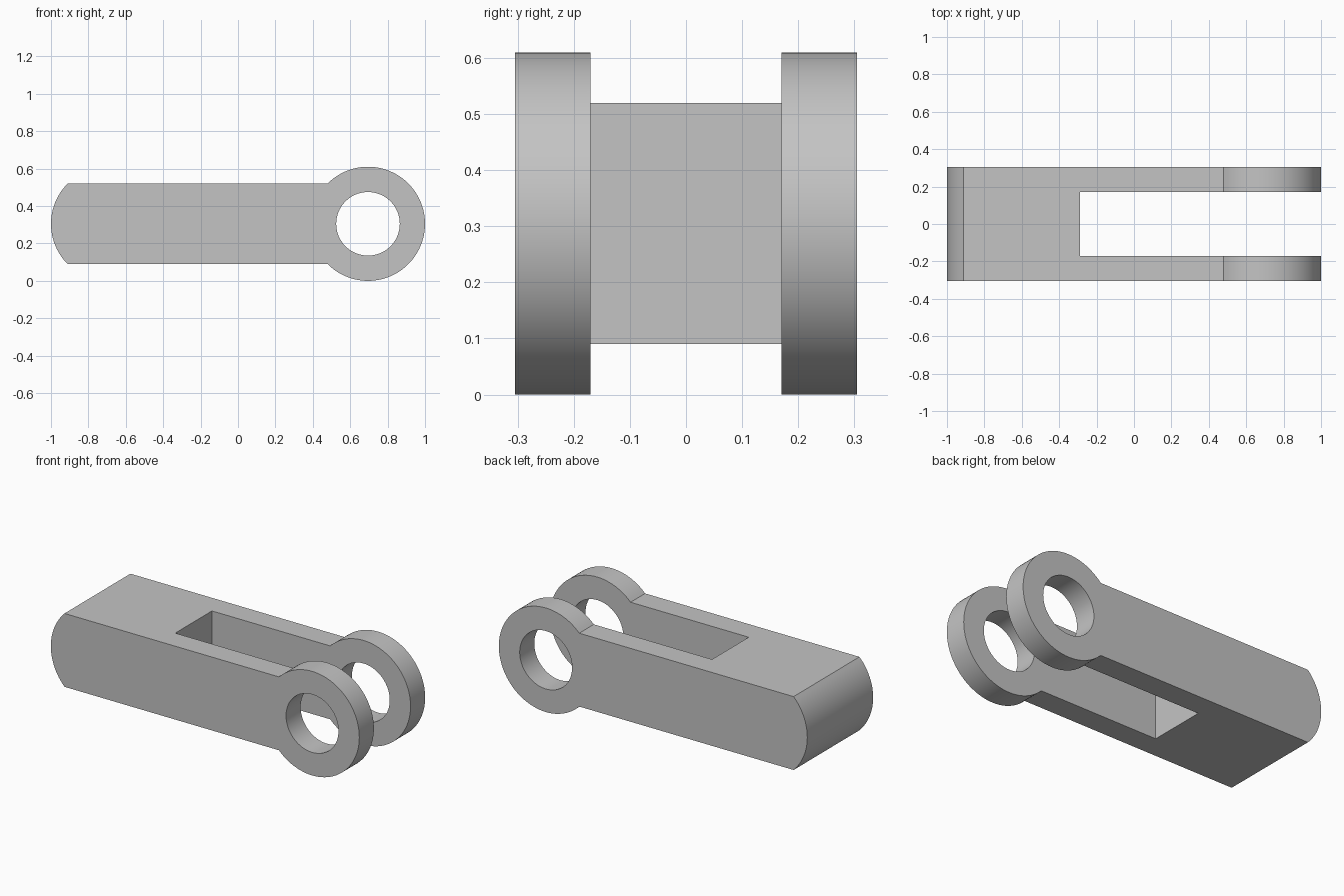
import bpy, bmesh
from math import sin, cos, asin, pi, radians
from mathutils import Vector

cube = bpy.data.objects.get("Cube")
if cube:
    bpy.data.objects.remove(cube, do_unlink=True)

R = 0.305         # eye radius, half thickness and centre height
EYE_X = 0.695     # eye centre; the rounded end mirrors it
HOLE_R = 0.17
HALF_H = 0.215    # half height of the bar
SLOT_X = -0.288   # closed end of the slot
SLOT_HALF = 0.17

grey = bpy.data.materials.new("plain grey")
grey.use_nodes = True
colour = (0.55, 0.55, 0.55, 1)
grey.diffuse_color = colour
grey.node_tree.nodes["Principled BSDF"].inputs["Base Color"].default_value = colour


def arc(cx, r, start, end, steps):
    """Points along an arc in the xz plane at eye height."""
    angles = [start + (end - start) * i / steps for i in range(steps + 1)]
    return [(cx + r * cos(a), R + r * sin(a)) for a in angles]


def prism(name, outline, half):
    """Extrude an xz outline symmetrically along y."""
    bm = bmesh.new()
    face = bm.faces.new([bm.verts.new((x, -half, z)) for x, z in outline])
    ext = bmesh.ops.extrude_face_region(bm, geom=[face])
    moved = [v for v in ext["geom"] if isinstance(v, bmesh.types.BMVert)]
    bmesh.ops.translate(bm, verts=moved, vec=Vector((0, 2 * half, 0)))
    bmesh.ops.recalc_face_normals(bm, faces=bm.faces)
    mesh = bpy.data.meshes.new(name)
    bm.to_mesh(mesh)
    bm.free()
    mesh.materials.append(grey)
    obj = bpy.data.objects.new(name, mesh)
    bpy.context.collection.objects.link(obj)
    return obj


# Bar with round eye on the right and shallow rounded end on the left
a = asin(HALF_H / R)
outline = arc(EYE_X, R, a - pi, pi - a, 72) + arc(-EYE_X, R, pi - a, pi + a, 24)
clevis = prism("fork_clevis", outline, R)

# Cutters: pin hole through both eyes, open slot between the arms
hole = prism("pin_hole_cutter", arc(EYE_X, HOLE_R, 0, 2 * pi, 64)[:-1], 1)
slot = prism("slot_cutter", [(SLOT_X, -1), (2, -1), (2, 2), (SLOT_X, 2)], SLOT_HALF)

bpy.ops.object.select_all(action="DESELECT")
clevis.select_set(True)
bpy.context.view_layer.objects.active = clevis
for cutter in (hole, slot):
    cutter.hide_render = True
    mod = clevis.modifiers.new(cutter.name, "BOOLEAN")
    mod.operation = "DIFFERENCE"
    mod.solver = "EXACT"
    mod.object = cutter
    bpy.ops.object.modifier_apply(modifier=mod.name)
    bpy.data.objects.remove(cutter, do_unlink=True)

bpy.ops.object.shade_smooth_by_angle(angle=radians(30))
